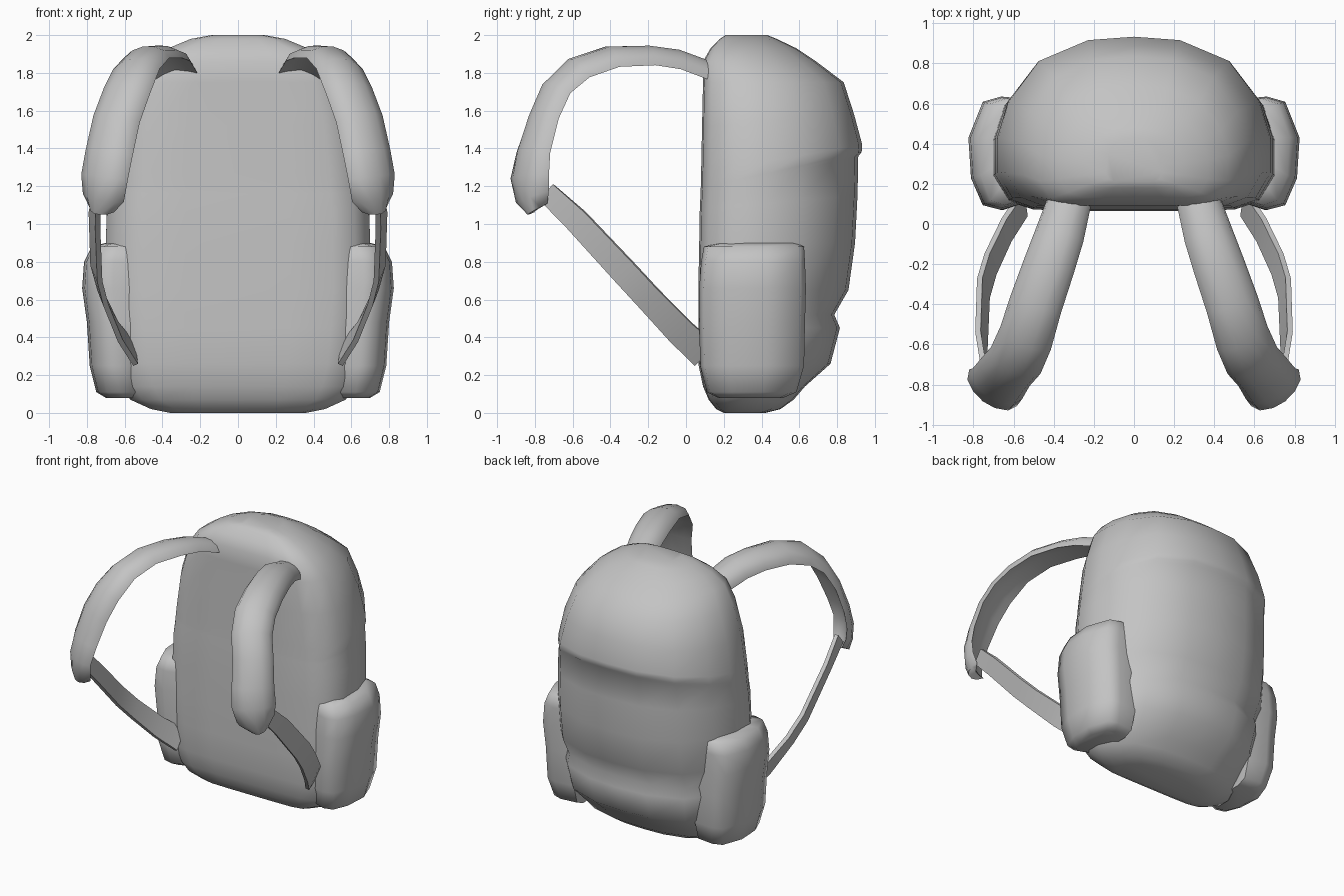
import bpy, bmesh, math
from mathutils import Vector

if "Cube" in bpy.data.objects:
    bpy.data.objects.remove(bpy.data.objects["Cube"])

fabric = bpy.data.materials.new("grey fabric")
fabric.diffuse_color = (0.55, 0.55, 0.55, 1)
fabric.use_nodes = True
fabric.node_tree.nodes["Principled BSDF"].inputs["Base Color"].default_value = fabric.diffuse_color


def loft(name, rings, angle=50):
    """Skin a list of equal closed rings and cap both ends."""
    bm = bmesh.new()
    rows = [[bm.verts.new(p) for p in r] for r in rings]
    n = len(rows[0])
    for a, b in zip(rows, rows[1:]):
        for i in range(n):
            j = (i + 1) % n
            bm.faces.new((a[i], a[j], b[j], b[i]))
    bm.faces.new(rows[0])
    bm.faces.new(rows[-1])
    bmesh.ops.recalc_face_normals(bm, faces=bm.faces)
    me = bpy.data.meshes.new(name)
    bm.to_mesh(me)
    bm.free()
    ob = bpy.data.objects.new(name, me)
    bpy.context.collection.objects.link(ob)
    me.materials.append(fabric)
    bpy.context.view_layer.objects.active = ob
    ob.select_set(True)
    bpy.ops.object.shade_smooth_by_angle(angle=math.radians(angle))
    ob.select_set(False)
    return ob


def strap(name, path, across, widths, section):
    """Sweep a (u, v) section; u runs along the width, v along the thickness."""
    pts = [Vector(p) for p in path]
    rings = []
    for i, p in enumerate(pts):
        t = (pts[min(i + 1, len(pts) - 1)] - pts[max(i - 1, 0)]).normalized()
        w = Vector(across[i])
        w = (w - t * w.dot(t)).normalized()
        n = w.cross(t)
        if n.dot(p - Vector((0.4, 0, 1.2))) < 0:
            n = -n
        rings.append([p + w * u * widths[i] + n * v for u, v in section])
    return loft(name, rings)


def mirrored(points):
    return [(-x, y, z) for x, y, z in points]


# Main bag: flat panel at the front, rounded back
half = [(0, 0), (.4, 0), (.72, .01), (.89, .06), (1, .21), (1, .42),
        (.92, .63), (.7, .86), (.34, .98), (0, 1)]
outline = half + [(-x, t) for x, t in half[-2:0:-1]]


def bag_ring(z, w, y0, y1, drop=0):
    # drop lowers the ring towards the front so the flap edge slopes
    return [(x * w, y0 + (y1 - y0) * t, z - drop * (1 - t)) for x, t in outline]


bag_rows = [(0, .36, .20, .42), (.02, .46, .16, .50), (.07, .57, .12, .57),
            (.14, .62, .09, .63), (.26, .66, .065, .765), (.45, .685, .065, .815),
            (.52, .69, .065, .785), (.65, .70, .065, .86), (.90, .70, .07, .895),
            (1.15, .693, .073, .908, .07), (1.36, .68, .077, .912, .20),
            (1.38, .68, .078, .93, .19), (1.42, .672, .08, .933, .15),
            (1.58, .635, .085, .89, .06), (1.75, .56, .09, .835),
            (1.86, .47, .09, .69), (1.93, .37, .13, .585),
            (1.98, .25, .18, .48), (2.0, .14, .21, .43)]
loft("bag_body", [bag_ring(*r) for r in bag_rows], 60)


# Side pockets: (z, front y, back y, outer x); the inner edges sink into the bag
def pocket_ring(z, y0, y1, xo):
    d, m = y1 - y0, xo - .5
    return [(.5, y0 + .06, z), (.5 + .5 * m, y0 + .01, z), (.5 + .78 * m, y0 + .06 * d, z),
            (.5 + .96 * m, y0 + .3 * d, z), (xo, y0 + .66 * d, z),
            (.5 + .78 * m, y0 + .98 * d, z), (.5 + .5 * m, y1 + .015, z), (.5, y1, z)]


pocket_rows = [(.08, .16, .50, .70), (.11, .10, .57, .75), (.25, .065, .61, .785),
               (.48, .06, .615, .80), (.66, .06, .62, .825), (.80, .07, .615, .815),
               (.88, .085, .61, .775), (.90, .17, .57, .70)]
pocket = [pocket_ring(*r) for r in pocket_rows]

# Padded shoulder straps with a curved cross-section
pad_path = [(.32, .14, 1.80), (.375, -.05, 1.87), (.425, -.2, 1.89), (.495, -.4, 1.885),
            (.55, -.58, 1.825), (.60, -.70, 1.71), (.655, -.765, 1.56), (.695, -.82, 1.38),
            (.72, -.84, 1.25), (.725, -.825, 1.14), (.73, -.79, 1.075)]
pad_across = [(1, .1, -.15), (1, .15, -.15), (1, .2, -.15), (1, .25, -.2), (1, .3, -.25),
              (1, .35, -.2), (1, .45, -.1), (1, .6, 0), (1, .75, 0), (1, .8, 0), (1, .8, 0)]
pad_width = [.11, .125, .13, .135, .14, .14, .14, .145, .15, .13, .07]
pad_section = [(-1, -.03), (-.85, .015), (-.45, .045), (0, .055), (.45, .045), (.85, .015),
               (1, -.03), (.6, -.015), (0, .0), (-.6, -.015)]

# Webbing from the pads down to the lower corners of the bag, slightly twisted
web_path = [(.745, -.74, 1.17), (.76, -.58, 1.02), (.75, -.32, .74),
            (.715, -.2, .61), (.635, -.03, .43), (.55, .10, .31)]
web_across = [(.1, .7, .72)] + [(.28, .7, .72)] * 3 + [(.25, .55, .8), (.25, .4, .85)]
web_width = [.055, .065, .07, .07, .075, .08]
web_section = [(-1, -.014), (1, -.014), (1, .014), (-1, .014)]

for side in ("right", "left"):
    parts = [loft(side + "_side_pocket",
                  pocket if side == "right" else [mirrored(r) for r in pocket], 70),
             strap(side + "_shoulder_pad", pad_path, pad_across, pad_width, pad_section),
             strap(side + "_webbing", web_path, web_across, web_width, web_section)]
    if side == "left":
        for ob in parts[1:]:
            for v in ob.data.vertices:
                v.co.x = -v.co.x
            ob.data.flip_normals()
